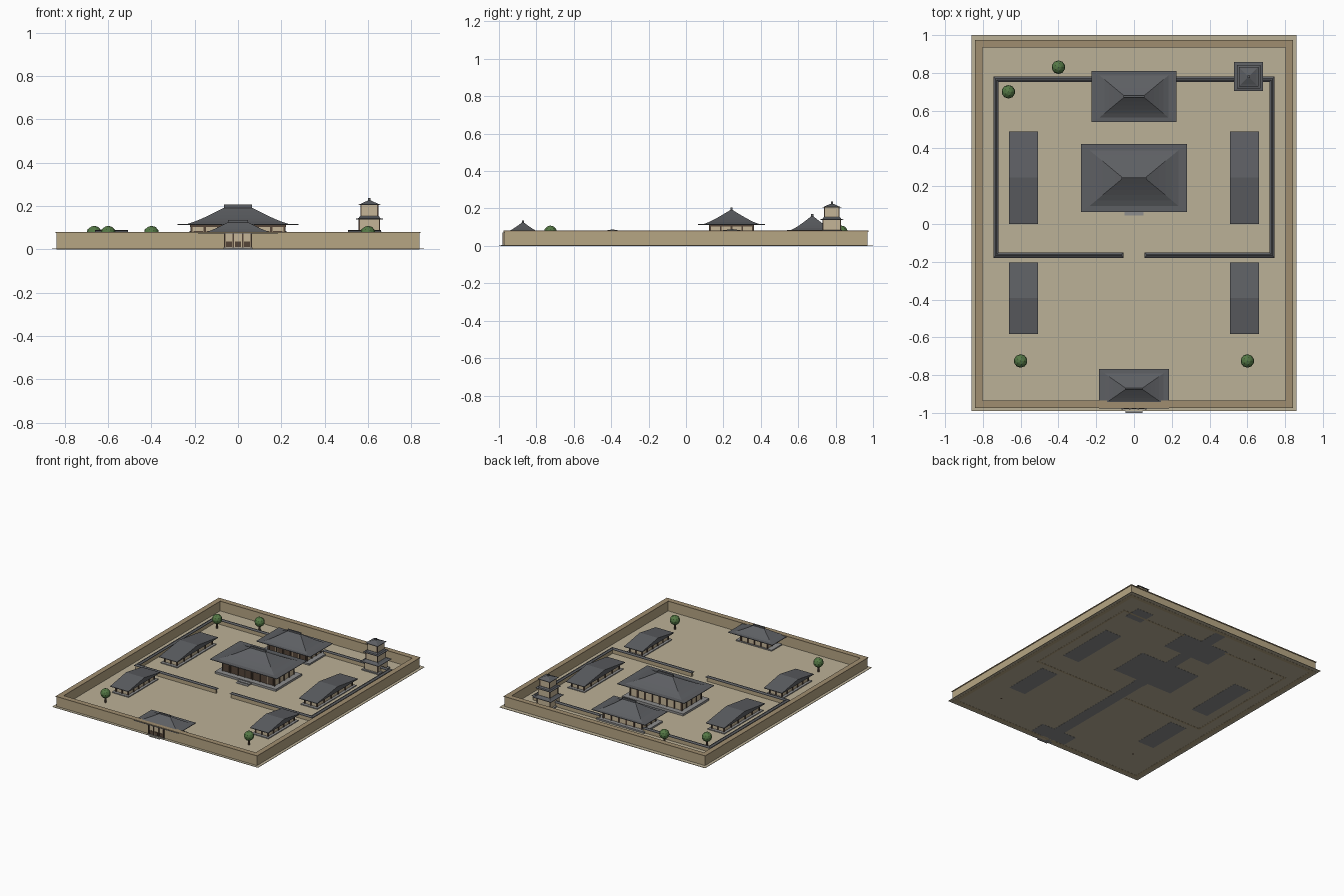
import bpy, bmesh, math

if "Cube" in bpy.data.objects:
    bpy.data.objects.remove(bpy.data.objects["Cube"])

def mat(name, c):
    m = bpy.data.materials.new(name)
    m.diffuse_color = (*c, 1)
    m.use_nodes = True
    m.node_tree.nodes["Principled BSDF"].inputs["Base Color"].default_value = m.diffuse_color
    return m

EARTH = mat("packed_earth", (0.50, 0.44, 0.31))
WALL = mat("rammed_wall", (0.47, 0.38, 0.23))
COPE = mat("wall_coping", (0.35, 0.27, 0.16))
TILE = mat("roof_tile", (0.11, 0.115, 0.125))
STONE = mat("stone", (0.27, 0.27, 0.27))
PLASTER = mat("plaster", (0.56, 0.46, 0.31))
WOOD = mat("dark_wood", (0.09, 0.06, 0.04))
LEAF = mat("leaf", (0.09, 0.19, 0.06))

def finish(bm, name, m):
    bmesh.ops.recalc_face_normals(bm, faces=bm.faces)
    me = bpy.data.meshes.new(name)
    bm.to_mesh(me)
    bm.free()
    me.materials.append(m)
    o = bpy.data.objects.new(name, me)
    bpy.context.collection.objects.link(o)
    return o

def add_box(bm, x0, x1, y0, y1, z0, z1):
    r = bmesh.ops.create_cube(bm, size=1)
    for v in r["verts"]:
        v.co = ((x0 + x1) / 2 + v.co.x * (x1 - x0), (y0 + y1) / 2 + v.co.y * (y1 - y0),
                (z0 + z1) / 2 + v.co.z * (z1 - z0))

def boxes(name, m, *dims):
    bm = bmesh.new()
    for d in dims:
        add_box(bm, *d)
    return finish(bm, name, m)

def block(name, m, cx, cy, hx, hy, z0, z1):
    return boxes(name, m, (cx - hx, cx + hx, cy - hy, cy + hy, z0, z1))

def loft(name, m, cx, cy, rings):
    """Stack of rectangles (half x, half y, z), capped."""
    bm = bmesh.new()
    prev = None
    for hx, hy, z in rings:
        cur = [bm.verts.new((cx + sx * hx, cy + sy * hy, z))
               for sx, sy in ((-1, -1), (1, -1), (1, 1), (-1, 1))]
        if prev:
            for i in range(4):
                j = (i + 1) % 4
                bm.faces.new((prev[i], prev[j], cur[j], cur[i]))
        else:
            bm.faces.new(cur)
        prev = cur
    bm.faces.new(prev)
    return finish(bm, name, m)

def hip_roof(name, cx, cy, eave, inner, ridge, z0, z1, ridge_h):
    """Thin flat eave, swept hipped roof, ridge cap."""
    rings = [(*eave, z0), (*eave, z0 + 0.004)]
    for i in range(6):
        t = i / 5
        rings.append((inner[0] + (ridge[0] - inner[0]) * t, inner[1] + (ridge[1] - inner[1]) * t,
                      z0 + 0.005 + (z1 - z0 - 0.005) * t ** 1.2))
    loft(name + "_roof", TILE, cx, cy, rings)
    block(name + "_ridge", TILE, cx, cy, ridge[0], ridge[1], z1 - 0.002, z1 + ridge_h)

def posts(name, cx, cy, hx, hy, nx, ny, z0, z1, r=0.005):
    pts = set()
    for i in range(nx):
        pts |= {(-hx + 2 * hx * i / (nx - 1), s * hy) for s in (-1, 1)}
    for i in range(ny):
        pts |= {(s * hx, -hy + 2 * hy * i / (ny - 1)) for s in (-1, 1)}
    boxes(name, WOOD, *[(cx + x - r, cx + x + r, cy + y - r, cy + y + r, z0, z1)
                        for x, y in sorted(pts)])

def hall(name, cx, cy, body, podium, z0, z1, nx, ny):
    block(name + "_podium", STONE, cx, cy, *podium, 0, z0)
    block(name + "_body", PLASTER, cx, cy, *body, z0, z1)
    block(name + "_beam", WOOD, cx, cy, body[0] + 0.006, body[1] + 0.006, z1 - 0.008, z1)
    posts(name + "_posts", cx, cy, *body, nx, ny, z0, z1)

# ground and central path
block("ground", EARTH, 0, 0.005, 0.86, 0.995, 0.001, 0.004)
block("path", STONE, 0, -0.03, 0.045, 0.97, 0, 0.003)

# outer wall and coping
def ring_wall(name, m, x0, x1, y0, y1, za, zb):
    boxes(name, m, (-x1, x1, y0, y1, za, zb), (-x1, x1, -y1, -y0, za, zb),
          (-x1, -x0, -y0, y0, za, zb), (x0, x1, -y0, y0, za, zb))

ring_wall("outer_wall", WALL, 0.808, 0.838, 0.94, 0.97, 0, 0.075)
ring_wall("outer_wall_coping", COPE, 0.803, 0.843, 0.935, 0.975, 0.075, 0.081)

# inner courtyard wall with little tiled gable
def inner_wall(name, x0, x1, y0, y1):
    cx, cy, hx, hy = (x0 + x1) / 2, (y0 + y1) / 2, (x1 - x0) / 2, (y1 - y0) / 2
    block(name, WALL, cx, cy, hx + 0.007, hy + 0.007, 0, 0.034)
    loft(name + "_cap", TILE, cx, cy, [(hx + 0.014, hy + 0.014, 0.034), (hx + 0.014, hy + 0.014, 0.037),
                                       (hx + 0.003, hy + 0.003, 0.045)])

for s in (-1, 1):
    side = "left" if s < 0 else "right"
    inner_wall("inner_side_wall_" + side, s * 0.731, s * 0.731 + 1e-4, -0.165, 0.766)
    a, b = sorted((s * 0.07, s * 0.731))
    inner_wall("inner_front_wall_" + side, a, b, -0.165, -0.1649)
    a, b = sorted((s * 0.19, s * 0.731))
    inner_wall("inner_back_wall_" + side, a, b, 0.766, 0.7661)

# main hall
hall("main_hall", 0, 0.243, (0.215, 0.115), (0.255, 0.155), 0.02, 0.112, 8, 5)
hip_roof("main_hall", 0, 0.243, (0.28, 0.18), (0.235, 0.147), (0.065, 0.006), 0.112, 0.192, 0.014)
boxes("main_hall_doors", WOOD, *[(x - 0.022, x + 0.022, 0.125, 0.13, 0.022, 0.085)
                                 for x in (-0.184, -0.123, -0.061, 0, 0.061, 0.123, 0.184)])
boxes("main_hall_steps", STONE, (-0.05, 0.05, 0.065, 0.09, 0, 0.013), (-0.05, 0.05, 0.045, 0.09, 0, 0.007))

# rear hall
hall("rear_hall", 0, 0.675, (0.16, 0.08), (0.2, 0.11), 0.016, 0.081, 6, 4)
hip_roof("rear_hall", 0, 0.675, (0.225, 0.135), (0.183, 0.112), (0.055, 0.006), 0.081, 0.158, 0.012)
boxes("rear_hall_doors", WOOD, *[(x - 0.022, x + 0.022, 0.592, 0.597, 0.018, 0.06)
                                 for x in (-0.128, -0.064, 0, 0.064, 0.128)])

# gatehouse
GY = -0.872
hall("gate", 0, GY, (0.11, 0.055), (0.15, 0.062), 0.012, 0.072, 5, 3)
hip_roof("gate", 0, GY, (0.185, 0.105), (0.155, 0.08), (0.047, 0.005), 0.072, 0.125, 0.01)
block("gate_passage", PLASTER, 0, -0.95, 0.065, 0.026, 0, 0.072)
block("gate_sill", STONE, 0, -0.95, 0.068, 0.032, 0, 0.008)
boxes("gate_posts", WOOD, *[(x - 0.004, x + 0.004, -0.981, -0.972, 0, 0.072)
                            for x in (-0.061, -0.022, 0.022, 0.061)])
boxes("gate_doors", WOOD, *[(x - 0.014, x + 0.014, -0.979, -0.972, 0.01, 0.036)
                            for x in (-0.041, 0, 0.041)])

# four side halls, with gable ridge running across the middle
def side_hall(name, cx, cy, hy, top):
    hall(name, cx, cy, (0.05, hy - 0.035), (0.07, hy - 0.012), 0.01, 0.052, 3, 6)
    bm = bmesh.new()
    prof = [(-hy, 0.052), (hy, 0.052), (hy, 0.056), (0, top), (-hy, 0.056)]
    ends = [[bm.verts.new((cx + sx * 0.076, cy + y, z)) for y, z in prof] for sx in (-1, 1)]
    for e in ends:
        bm.faces.new(e)
    for i in range(5):
        j = (i + 1) % 5
        bm.faces.new((ends[0][i], ends[0][j], ends[1][j], ends[1][i]))
    finish(bm, name + "_roof", TILE)

for s, side in ((-1, "left"), (1, "right")):
    side_hall("rear_side_hall_" + side, s * 0.585, 0.245, 0.245, 0.09)
    side_hall("front_side_hall_" + side, s * 0.585, -0.393, 0.19, 0.088)

# three-tier watchtower
TX, TY = 0.607, 0.78
block("tower_base", STONE, TX, TY, 0.07, 0.07, 0, 0.012)
for i, (b, e, za, zb) in enumerate([(0.056, 0.077, 0.012, 0.07), (0.049, 0.063, 0.08, 0.138),
                                    (0.041, 0.051, 0.148, 0.204)]):
    n = "tower_tier_%d" % (i + 1)
    block(n, PLASTER, TX, TY, b, b, za, zb)
    posts(n + "_posts", TX, TY, b - 0.002, b - 0.002, 2, 2, za, zb, 0.003)
    tip = 0.008 if i == 2 else b - 0.006
    loft(n + "_roof", TILE, TX, TY, [(e, e, zb), (e, e, zb + 0.003), (e * 0.8, e * 0.8, zb + 0.006),
                                     (tip, tip, zb + (0.021 if i == 2 else 0.016))])
block("tower_finial", TILE, TX, TY, 0.006, 0.006, 0.22, 0.236)

# trees
for i, (x, y) in enumerate([(-0.4, 0.83), (-0.665, 0.70), (-0.6, -0.725), (0.6, -0.725)]):
    bm = bmesh.new()
    bmesh.ops.create_cone(bm, cap_ends=True, segments=6, radius1=0.008, radius2=0.006, depth=0.05)
    bmesh.ops.translate(bm, verts=bm.verts, vec=(x, y, 0.025))
    finish(bm, "tree_trunk_%d" % (i + 1), WOOD)
    bm = bmesh.new()
    bmesh.ops.create_icosphere(bm, subdivisions=2, radius=0.036)
    bmesh.ops.translate(bm, verts=bm.verts, vec=(x, y, 0.073))
    finish(bm, "tree_crown_%d" % (i + 1), LEAF)
